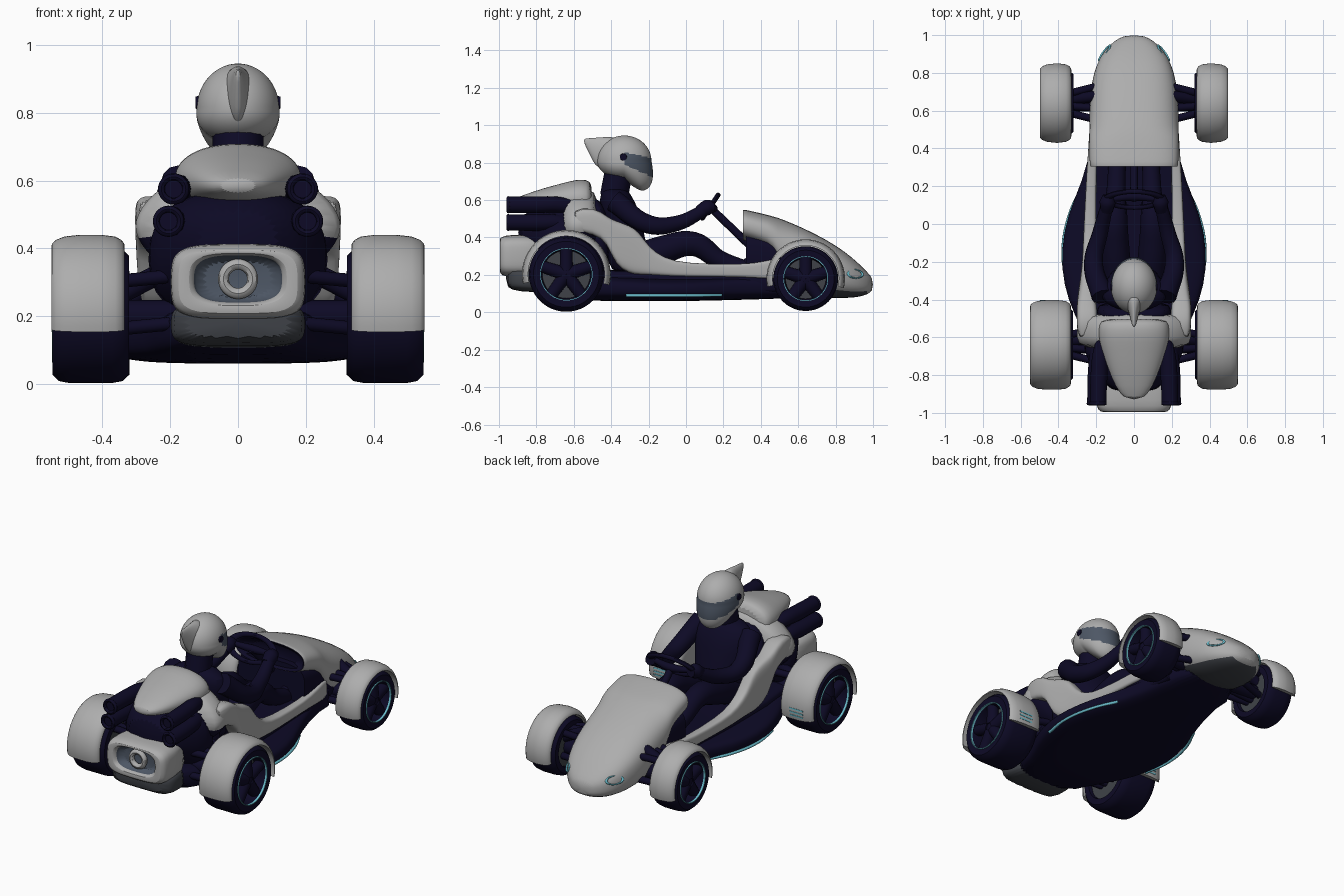
import bpy, bmesh, math
from mathutils import Vector, Matrix

if "Cube" in bpy.data.objects:
    bpy.data.objects.remove(bpy.data.objects["Cube"])

def material(name, c):
    m = bpy.data.materials.new(name)
    m.diffuse_color = (*c, 1)
    m.use_nodes = True
    m.node_tree.nodes["Principled BSDF"].inputs["Base Color"].default_value = m.diffuse_color
    return m

SILVER = material("silver", (0.42, 0.42, 0.42))
NAVY = material("dark_navy", (0.004, 0.003, 0.019))
GREY = material("dark_grey", (0.05, 0.055, 0.065))
GLASS = material("visor_grey", (0.075, 0.095, 0.13))
CYAN = material("cyan", (0.15, 0.52, 0.62))

def finish(name, bm, mats, mir=False, sub=0):
    bmesh.ops.recalc_face_normals(bm, faces=bm.faces)
    me = bpy.data.meshes.new(name)
    bm.to_mesh(me)
    bm.free()
    ob = bpy.data.objects.new(name, me)
    bpy.context.collection.objects.link(ob)
    for m in mats:
        me.materials.append(m)
    bpy.ops.object.select_all(action='DESELECT')
    ob.select_set(True)
    bpy.context.view_layer.objects.active = ob
    bpy.ops.object.shade_smooth_by_angle(angle=math.radians(45))
    if mir:
        ob.modifiers.new("mirror", 'MIRROR').use_mirror_merge = False
    if sub:
        s = ob.modifiers.new("smooth", 'SUBSURF')
        s.levels = s.render_levels = sub
    return ob

def loft(name, rings, mats, idx=None, caps=(0, 0), close=False, mir=False, sub=1, rule=None):
    """Skin closed rings; idx gives a material per band, rule(face) overrides it."""
    bm = bmesh.new()
    vs = [[bm.verts.new(p) for p in r] for r in rings]
    n, k = len(vs[0]), len(vs)
    for i in range(k if close else k - 1):
        a, b = vs[i], vs[(i + 1) % k]
        for j in range(n):
            f = bm.faces.new((a[j], a[(j + 1) % n], b[(j + 1) % n], b[j]))
            f.material_index = idx[i] if idx else 0
    if not close:
        for r, c in ((vs[0], caps[0]), (vs[-1], caps[1])):
            bm.faces.new(r).material_index = c
    if rule:
        bmesh.ops.recalc_face_normals(bm, faces=bm.faces)
        for f in bm.faces:
            f.material_index = rule(f, f.material_index)
    return finish(name, bm, mats, mir, sub)

def sec(y, hw, z0, z1, e=2.6, cx=0, n=28):
    """Superellipse cross-section in the xz plane."""
    out = []
    for i in range(n):
        a = 2 * math.pi * i / n
        c, s = math.cos(a), math.sin(a)
        out.append((cx + hw * math.copysign(abs(c) ** (2 / e), c), y,
                    (z0 + z1) / 2 + (z1 - z0) / 2 * math.copysign(abs(s) ** (2 / e), s)))
    return out

def secs(rows, e=2.6):
    return [sec(*r, e=e) for r in rows]

def flat(z, cy, rx, ry, n=24):
    return [(rx * math.cos(2 * math.pi * i / n), cy + ry * math.sin(2 * math.pi * i / n), z) for i in range(n)]

def lathe(name, prof, cy, cz, mat, a0=0, a1=360, steps=48):
    """Spin a closed (x, r) profile about an axle, on both sides of the car."""
    full = a1 - a0 == 360
    angs = [math.radians(a0 + (a1 - a0) * i / steps) for i in range(steps if full else steps + 1)]
    rings = [[(x, cy + r * math.cos(a), cz + r * math.sin(a)) for x, r in prof] for a in angs]
    return loft(name, rings, [mat], close=full, mir=True, sub=0)

def tube(name, pts, radii, mat, mir=True):
    cu = bpy.data.curves.new(name, 'CURVE')
    cu.dimensions = '3D'
    cu.bevel_depth, cu.bevel_resolution, cu.use_fill_caps, cu.resolution_u = 1, 4, True, 6
    sp = cu.splines.new('BEZIER')
    sp.bezier_points.add(len(pts) - 1)
    for b, p, r in zip(sp.bezier_points, pts, radii):
        b.co, b.radius = p, r
        b.handle_left_type = b.handle_right_type = 'AUTO'
    ob = bpy.data.objects.new(name, cu)
    bpy.context.collection.objects.link(ob)
    bpy.context.view_layer.update()
    me = bpy.data.meshes.new_from_object(ob.evaluated_get(bpy.context.evaluated_depsgraph_get()))
    bpy.data.objects.remove(ob)
    bm = bmesh.new()
    bm.from_mesh(me)
    bpy.data.meshes.remove(me)
    return finish(name, bm, [mat], mir)

def torus(name, M, R, r, mat, mir=False):
    rings = [[M @ Vector(((R + r * math.cos(b)) * math.cos(a), (R + r * math.cos(b)) * math.sin(a), r * math.sin(b)))
              for b in [math.tau * j / 8 for j in range(8)]] for a in [math.tau * i / 36 for i in range(36)]]
    return loft(name, rings, [mat], close=True, mir=mir, sub=0)

# floor with bulging side pods, inner tub, and glowing edge strips
loft("floor_and_side_pods", secs([(-.85, .2, .1, .25), (-.62, .24, .07, .22), (-.48, .32, .06, .2), (-.32, .375, .06, .19),
     (-.15, .39, .06, .18), (.05, .355, .06, .18), (.22, .275, .065, .19), (.45, .215, .07, .21), (.75, .19, .085, .2)], 3.5), [NAVY])
loft("cockpit_tub", secs([(-.6, .25, .1, .23), (-.4, .265, .1, .225), (.3, .235, .1, .215), (.55, .225, .1, .24)], 7), [NAVY], sub=0)
tube("pod_light_strip", [(.354, -.32, .09), (.377, -.15, .09), (.342, .05, .09), (.278, .19, .092)], [.008] * 4, CYAN)

# nose cone with a recessed dark back and a grey underside
loft("nose_hood", secs([(.38, .19, .40, .50), (.305, .215, .40, .53), (.30, .232, .385, .55), (.32, .236, .38, .548),
     (.40, .238, .355, .53), (.47, .238, .32, .512), (.51, .238, .18, .50), (.62, .237, .1, .455), (.75, .227, .075, .39),
     (.85, .198, .075, .325), (.92, .157, .08, .265), (.97, .105, .095, .215), (1.0, .05, .115, .18)]), [SILVER, NAVY, GREY],
     idx=[1, 1] + [0] * 10, caps=(1, 0), rule=lambda f, i: 2 if f.normal.z < -.75 and .52 < f.calc_center_median().y < .95 else i)
light = Matrix.Translation((.156, .905, .205)) @ Vector((.75, .55, .35)).to_track_quat('Z', 'Y').to_matrix().to_4x4() @ Matrix.Diagonal((1.4, .7, 1, 1))
torus("headlight_ring", light, .034, .005, CYAN, True)
loft("dash_bulkhead", secs([(.32, .222, .17, .43), (.6, .222, .12, .4)], 4), [NAVY], sub=0)

# sweeping side panels: y, low z, high z, inner x, outer x
rows = [(-.62, .43, .55, .2, .30), (-.49, .42, .565, .19, .305), (-.42, .37, .51, .2, .302), (-.38, .25, .49, .2, .298),
        (-.30, .205, .465, .2, .287), (-.25, .2, .43, .2, .28), (-.2, .2, .35, .2, .275), (-.12, .195, .29, .2, .27),
        (0, .19, .26, .2, .265), (.3, .19, .255, .2, .25), (.42, .18, .27, .19, .24), (.55, .17, .31, .18, .235)]
loft("side_panel", [sec(y, (b - a) / 2, l, h, 4, (a + b) / 2, 20) for y, l, h, a, b in rows], [SILVER], mir=True)

# rear bodywork, engine and cowl
loft("rear_shoulder_body", secs([(-.47, .25, .30, .63), (-.51, .30, .27, .66), (-.60, .31, .27, .66), (-.67, .29, .29, .64)], 1.75),
     [SILVER, NAVY], caps=(1, 1), rule=lambda f, i: 1 if f.calc_center_median().z < .42 else i)
loft("engine_block", secs([(-.55, .28, .15, .56), (-.68, .27, .18, .58), (-.78, .21, .25, .57), (-.9, .12, .33, .52)], 2.4), [NAVY])
loft("rear_cowl", secs([(-.50, .17, .5, .69), (-.53, .185, .5, .71), (-.59, .19, .5, .71), (-.66, .175, .51, .69),
     (-.76, .14, .53, .665), (-.86, .10, .545, .63), (-.93, .05, .565, .605)], 2.2), [SILVER])
loft("seat", secs([(-.53, .2, .18, .64), (-.45, .2, .18, .6), (-.41, .18, .18, .5)], 3.5), [NAVY])
for z, x in ((.575, .185), (.48, .2)):
    tube("exhaust_pipe", [(x - .05, -.55, z - .03), (x - .01, -.68, z), (x, -.8, z), (x + .005, -.945, z)], [.04, .042, .045, .043], NAVY)
    torus("exhaust_mouth", Matrix.Translation((x + .005, -.95, z)) @ Matrix.Rotation(math.pi / 2, 4, 'X'), .036, .01, NAVY, True)
tail = [sec(-.68, .19, .19, .41, 4), sec(-.9, .2, .19, .415, 4), sec(-.97, .2, .19, .412, 4), sec(-.997, .18, .205, .395, 4),
        sec(-.995, .14, .235, .385, 3), sec(-.98, .13, .24, .38, 3), sec(-.93, .125, .245, .375, 3)]
loft("tail_housing", tail, [SILVER, GLASS], idx=[0, 0, 0, 0, 0, 1], caps=(0, 1))
loft("tail_diffuser", secs([(-.7, .2, .1, .24), (-.9, .2, .11, .24), (-.965, .19, .13, .24)], 4), [GREY])
torus("tail_jet_ring", Matrix.Translation((0, -.955, .31)) @ Matrix.Rotation(math.pi / 2, 4, 'X'), .043, .016, SILVER)

# wheels, fenders and suspension: axle y, axle z, radius, inner x, outer x, rim radius
for tag, y, z, r, xi, xo, rim in (("rear", -.64, .203, .2, .322, .547, .14), ("front", .64, .18, .173, .32, .495, .12)):
    lathe(tag + "_tyre", [(xi, rim), (xi, .88 * r), (xi + .018, .97 * r), (xi + .05, r), (xo - .05, r), (xo - .018, .97 * r),
          (xo, .88 * r), (xo - .004, rim), (xo - .06, rim - .012), (xi + .05, rim - .012)], y, z, NAVY)
    lathe(tag + "_rim_disc", [(xi + .02, .001), (xi + .02, rim), (xo - .075, rim), (xo - .075, .001)], y, z, GREY)
    lathe(tag + "_rim_light", [(xo - .01, rim - .005), (xo + .002, rim - .005), (xo + .002, rim), (xo - .01, rim)], y, z, CYAN)
    lathe(tag + "_hub", [(xo - .09, .001), (xo - .09, .05), (xo - .02, .04), (xo - .015, .001)], y, z, NAVY, steps=24)
    for i in range(5):
        a = math.radians(90 + 72 * i)
        tube(tag + "_spoke", [(xo - .045, y + d * math.cos(a), z + d * math.sin(a)) for d in (.02, rim - .004)], [.036, .032], NAVY)
    f = r + .004
    lathe(tag + "_fender", [(xi + .012, f), (xi + .014, f + .008), (xi + .022, f + .018), (xi + .04, f + .028), (xi + .08, f + .033),
          (xo - .08, f + .033), (xo - .035, f + .028), (xo - .01, f + .018), (xo + .001, f + .008), (xo + .003, f)], y, z, SILVER, -14, 192)
    for dy in (-.1, -.03, .1):
        for zz in (z - .04, z + .1):
            tube(tag + "_suspension_arm", [(.15, y + dy, zz + .02), (xi + .03, y + dy * .5, zz)], [.02, .02], NAVY)
    tube(tag + "_axle", [(.1, y, z), (xi + .06, y, z)], [.045, .045], NAVY)
    tube(tag + "_spring", [(.16, y + .04, z + .16), (xi + .03, y + .02, z + .06)], [.03, .03], NAVY)
for a in (-9, -4, 1):
    lathe("fender_vent_light", [(.41, .237), (.41, .239), (.5, .239), (.5, .237)], -.64, .203, CYAN, a, a + 2, 2)

# driver
loft("driver_torso", [flat(.2, -.3, .13, .11), flat(.32, -.31, .14, .11), flat(.45, -.34, .16, .11), flat(.56, -.36, .185, .105),
     flat(.62, -.375, .17, .085), flat(.665, -.38, .09, .065)], [NAVY])
tube("driver_neck", [(0, -.385, .62), (0, -.36, .75)], [.075, .075], NAVY, False)
tube("driver_arm", [(.165, -.385, .595), (.215, -.2, .47), (.18, -.05, .475), (.145, .09, .54)], [.06, .05, .042, .034], NAVY)
tube("driver_hand", [(.145, .07, .535), (.14, .115, .56), (.135, .15, .565)], [.034, .042, .03], NAVY)
tube("driver_leg", [(.085, -.3, .27), (.1, -.12, .335), (.1, .04, .365), (.095, .18, .28), (.09, .32, .23)], [.08, .075, .065, .05, .045], NAVY)
tube("driver_foot", [(.09, .29, .21), (.09, .34, .27)], [.04, .03], NAVY)

# helmet with long chin, slanted visor and swept back fin
bm = bmesh.new()
bmesh.ops.create_uvsphere(bm, u_segments=72, v_segments=56, radius=1)
for v in bm.verts:
    x, y, z = v.co
    low, fwd = max(0, -z), max(0, y)
    drop = .1 * fwd * low - .035 * low * max(0, 1 - 2 * fwd)
    v.co = (.122 * x * (1 + .12 * low), -.33 + .145 * y * (1 + .36 * low * (y > 0)), .81 + .135 * z - drop)
for f in bm.faces:
    c = f.calc_center_median()
    t = (c.y + .33) / .145
    if t > 0.02 and max(.79 - .065 * t, .72) < c.z < .855 - .03 * t:
        f.material_index = 1
finish("helmet", bm, [SILVER, GLASS])
loft("helmet_fin", secs([(-.36, .06, .80, .938), (-.42, .042, .775, .938), (-.47, .027, .765, .935), (-.5, .02, .81, .932),
     (-.53, .012, .875, .93), (-.545, .006, .905, .928)], 2), [SILVER])
lathe("helmet_pivot", [(.1, .001), (.1, .022), (.125, .018), (.125, .001)], -.335, .83, NAVY, steps=20)

# steering wheel and column
W = Matrix.Translation((0, .13, .565)) @ Matrix.Rotation(math.radians(56), 4, 'X')
torus("steering_wheel", W @ Matrix.Diagonal((1.9, 1, 1, 1)), .075, .013, NAVY)
tube("steering_spoke", [(-.13, .13, .565), (0, .145, .555), (.13, .13, .565)], [.014, .024, .014], NAVY, False)
tube("steering_column", [(0, .13, .56), (0, .38, .32)], [.02, .022], NAVY, False)
